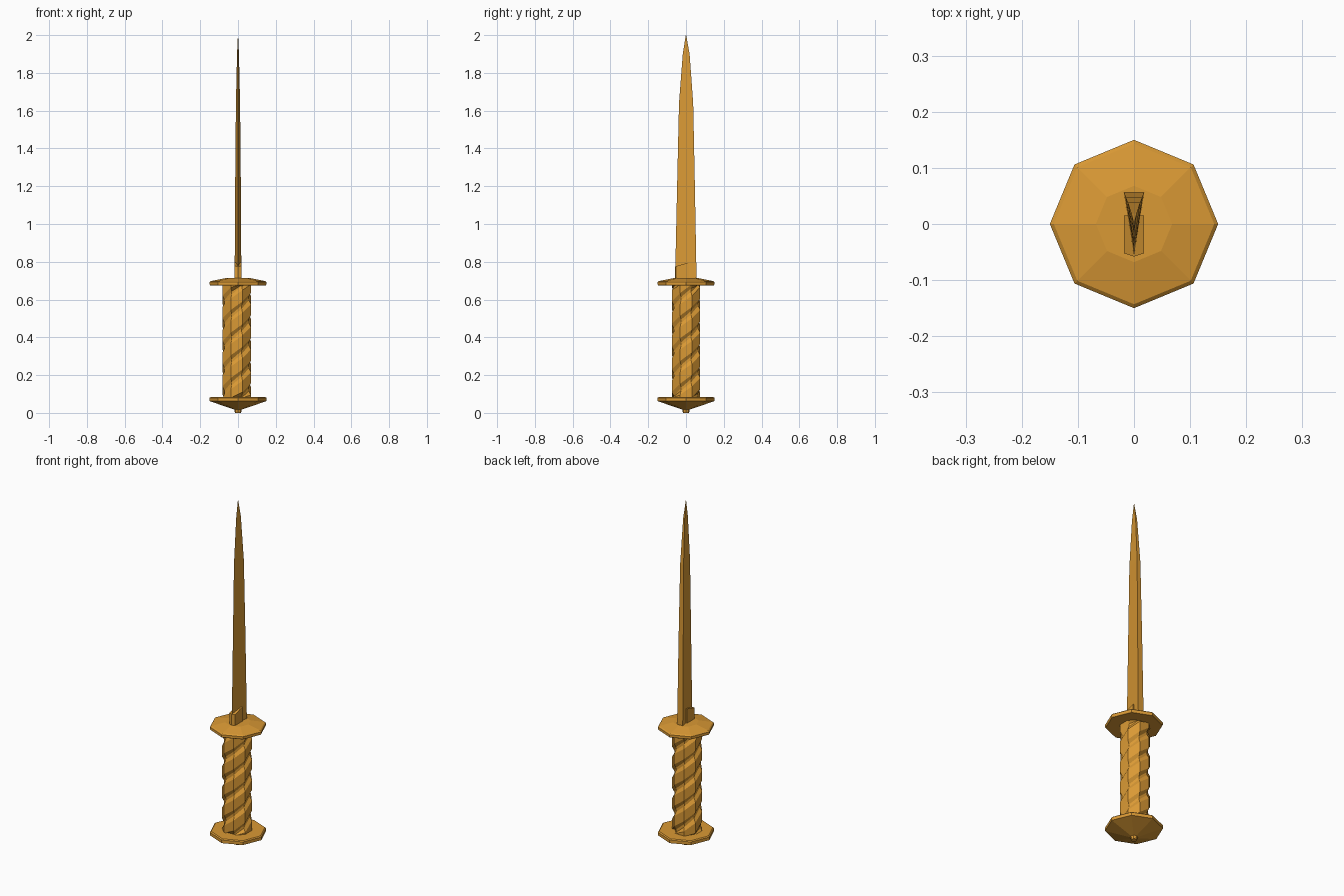
import bpy, bmesh, math

cube = bpy.data.objects.get("Cube")
if cube:
    bpy.data.objects.remove(cube, do_unlink=True)

# One gold colour for everything
gold = bpy.data.materials.new("gold")
gold.use_nodes = True
GOLD = (0.70, 0.32, 0.035, 1)
gold.diffuse_color = GOLD
gold.node_tree.nodes["Principled BSDF"].inputs["Base Color"].default_value = GOLD


def finish(name, bm):
    bmesh.ops.remove_doubles(bm, verts=bm.verts, dist=0.00001)
    bmesh.ops.recalc_face_normals(bm, faces=bm.faces)
    mesh = bpy.data.meshes.new(name)
    bm.to_mesh(mesh)
    bm.free()
    mesh.materials.append(gold)
    obj = bpy.data.objects.new(name, mesh)
    bpy.context.collection.objects.link(obj)
    return obj


def loft(name, rings):
    """Skin a stack of equal-length rings and cap both ends."""
    bm = bmesh.new()
    loops = [[bm.verts.new(p) for p in ring] for ring in rings]
    n = len(loops[0])
    for low, high in zip(loops, loops[1:]):
        for i in range(n):
            j = (i + 1) % n
            bm.faces.new((low[i], low[j], high[j], high[i]))
    bm.faces.new(loops[0][::-1])
    bm.faces.new(loops[-1])
    return finish(name, bm)


def octagon(r, z):
    return [(r * math.cos(i * math.pi / 4), r * math.sin(i * math.pi / 4), z)
            for i in range(8)]


# Octagonal discs: pommel with cone and nub, and guard
loft("pommel", [octagon(r, z) for r, z in
                ((0.016, 0), (0.02, 0.018), (0.15, 0.062), (0.15, 0.08), (0.144, 0.085))])
loft("guard", [octagon(r, z) for r, z in
               ((0.147, 0.675), (0.15, 0.68), (0.15, 0.692), (0.143, 0.698), (0.068, 0.713))])


# Eight-sided grip with three spiral grooves
def twisted_grip(low, high, step, starts):
    section = ((0, 0.081), (0.5, 0.081), (0.68, 0.069), (0.82, 0.069))
    bm = bmesh.new()
    columns = []
    for i in range(9):
        a = math.pi / 8 + i * math.pi / 4
        column = []
        for k in range(-starts - 1, math.ceil((high - low) / step) + 2):
            for t, r in section:
                z = low + step * (k + t + starts * i / 8)
                z = min(max(z, low), high)
                column.append(bm.verts.new((r * math.cos(a) - 0.007, r * math.sin(a), z)))
        columns.append(column)
    for left, right in zip(columns, columns[1:]):
        for k in range(len(left) - 1):
            quad = (left[k], right[k], right[k + 1], left[k + 1])
            if max(v.co.z for v in quad) - min(v.co.z for v in quad) > 0.00001:
                bm.faces.new(quad)
    return finish("grip", bm)


twisted_grip(0.08, 0.68, 0.12, 3)

# Blade: wedge section, thick spine at the back and cutting edge in front
loft("blade", [[(0, -edge, z), (half, spine, z), (-half, spine, z)]
               for z, edge, spine, half in
               ((0.7, 0.058, 0.056, 0.018), (1.2, 0.047, 0.047, 0.015),
                (1.64, 0.037, 0.038, 0.011), (1.9, 0.017, 0.019, 0.005),
                (2.0, 0.001, 0.001, 0.0005))])

# Block around the base of the blade, with a sloping top
outline = ((0, -0.058), (0.018, -0.052), (0.018, 0.015), (-0.018, 0.015), (-0.018, -0.052))
loft("blade_collar", [[(x, y, 0.7) for x, y in outline],
                      [(x, y, 0.796 + 0.28 * (y - 0.015)) for x, y in outline]])
